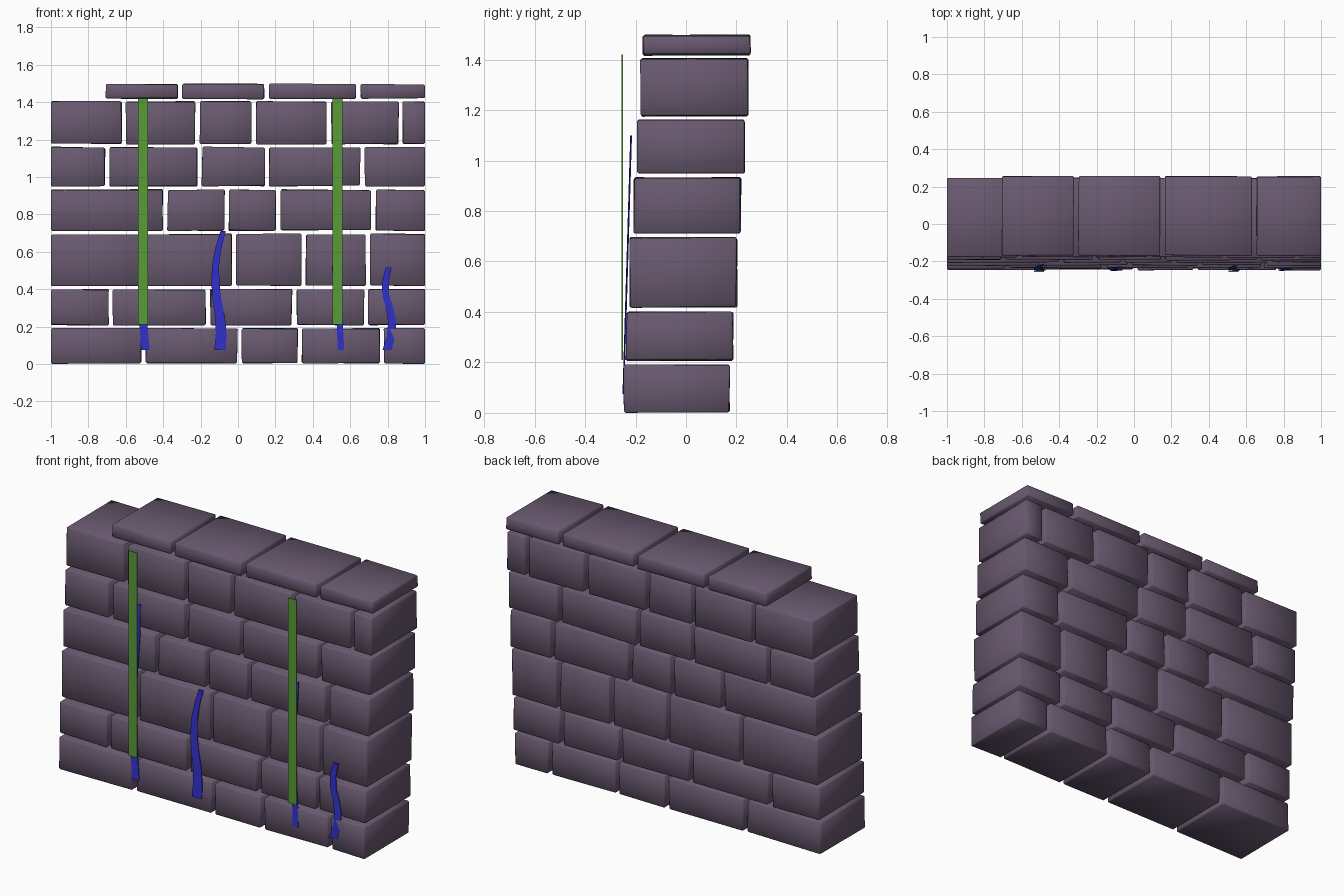
import bpy, bmesh, random
from mathutils import Vector

if "Cube" in bpy.data.objects:
    bpy.data.objects.remove(bpy.data.objects["Cube"])

random.seed(4)


def material(name, rgb):
    m = bpy.data.materials.new(name)
    m.diffuse_color = (*rgb, 1)
    m.use_nodes = True
    m.node_tree.nodes["Principled BSDF"].inputs["Base Color"].default_value = m.diffuse_color
    return m


STONE = material("stone", (0.14, 0.10, 0.16))
STRAP = material("strap", (0.10, 0.33, 0.04))
VINE = material("vine", (0.03, 0.03, 0.60))


def finish(name, bm, mat, smooth=False):
    bmesh.ops.recalc_face_normals(bm, faces=bm.faces)
    me = bpy.data.meshes.new(name)
    bm.to_mesh(me)
    bm.free()
    me.materials.append(mat)
    for p in me.polygons:
        p.use_smooth = smooth
    ob = bpy.data.objects.new(name, me)
    bpy.context.collection.objects.link(ob)
    return ob


def add_box(bm, lo, hi, jitter=0.0):
    size = [b - a for a, b in zip(lo, hi)]
    verts = bmesh.ops.create_cube(bm, size=1)["verts"]
    for v in verts:
        v.co = Vector(a + (c + 0.5) * s for a, c, s in zip(lo, v.co, size))
        # pull corners slightly inward so the blocks look hand cut
        for i in range(3):
            inward = 1 if v.co[i] < (lo[i] + hi[i]) / 2 else -1
            if not (i == 0 and abs(v.co.x) > 0.99):
                v.co[i] += inward * random.uniform(0, jitter)


def course(name, y0, y1, z0, z1, joints, gap=0.018):
    """One row of blocks split at the given x joints."""
    bm = bmesh.new()
    for i, (a, b) in enumerate(zip(joints, joints[1:])):
        left = a if i == 0 else a + gap / 2
        right = b if i == len(joints) - 2 else b - gap / 2
        add_box(bm, (left, y0, z0), (right, y1, z1), 0.007)
    bmesh.ops.bevel(bm, geom=bm.edges[:], offset=0.006, segments=1,
                    profile=0.5, affect='EDGES')
    return finish(name, bm, STONE, True)


# wall courses, each stepping back a little: front y, back y, bottom z, top z, joints
courses = [
    (-0.248, 0.175, 0.0, 0.193, (-1, -0.505, 0.01, 0.33, 0.77, 1)),
    (-0.240, 0.190, 0.205, 0.402, (-1, -0.68, -0.16, 0.30, 0.685, 1)),
    (-0.225, 0.205, 0.415, 0.698, (-1, -0.50, -0.02, 0.35, 0.695, 1)),
    (-0.209, 0.220, 0.710, 0.935, (-1, -0.39, -0.06, 0.215, 0.725, 1)),
    (-0.195, 0.236, 0.948, 1.163, (-1, -0.70, -0.205, 0.155, 0.665, 1)),
    (-0.182, 0.248, 1.173, 1.406, (-1, -0.61, -0.215, 0.083, 0.485, 0.87, 1)),
]
for n, (y0, y1, z0, z1, joints) in enumerate(courses, 1):
    course(f"stone_course_{n}", y0, y1, z0, z1, joints,)

# thin cap stones along the top, missing at the left end
course("cap_stones", -0.172, 0.258, 1.415, 1.5, (-0.71, -0.31, 0.155, 0.645, 1))

# two hanging straps in front of the wall
for name, x in (("left_strap", -0.508), ("right_strap", 0.533)):
    bm = bmesh.new()
    add_box(bm, (x - 0.027, -0.256, 0.21), (x + 0.027, -0.249, 1.42))
    finish(name, bm, STRAP)


def vine(name, path, w0, w1, z_top, z_bottom=0.075):
    """Tapered wavy ribbon lying on the leaning wall face; path = x centres."""
    bm = bmesh.new()
    last = None
    n = len(path) - 1
    for i, x in enumerate(path):
        t = i / n
        z = z_bottom + (z_top - z_bottom) * t
        w = (w0 + (w1 - w0) * t) / 2
        y = -0.254 + 0.03 * z
        ring = [bm.verts.new(p) for p in ((x - w, y, z), (x + w, y + 0.003, z),
                                          (x + w, y + 0.007, z), (x - w, y + 0.004, z))]
        if last:
            for k in range(4):
                bm.faces.new((last[k], last[(k + 1) % 4], ring[(k + 1) % 4], ring[k]))
        else:
            bm.faces.new(ring)
        last = ring
    bm.faces.new(last)
    finish(name, bm, VINE)


# climbing vines
vine("left_vine", (-0.495, -0.508, -0.516, -0.518, -0.508, -0.498, -0.498), 0.045, 0.025, 1.10)
vine("right_vine", (0.55, 0.545, 0.53, 0.518, 0.522, 0.535, 0.54), 0.035, 0.025, 0.92)
vine("middle_vine", (-0.095, -0.09, -0.097, -0.113, -0.121, -0.12, -0.105, -0.08), 0.062, 0.028, 0.71)
vine("end_vine", (0.797, 0.818, 0.824, 0.812, 0.79, 0.788, 0.805), 0.048, 0.032, 0.515)
